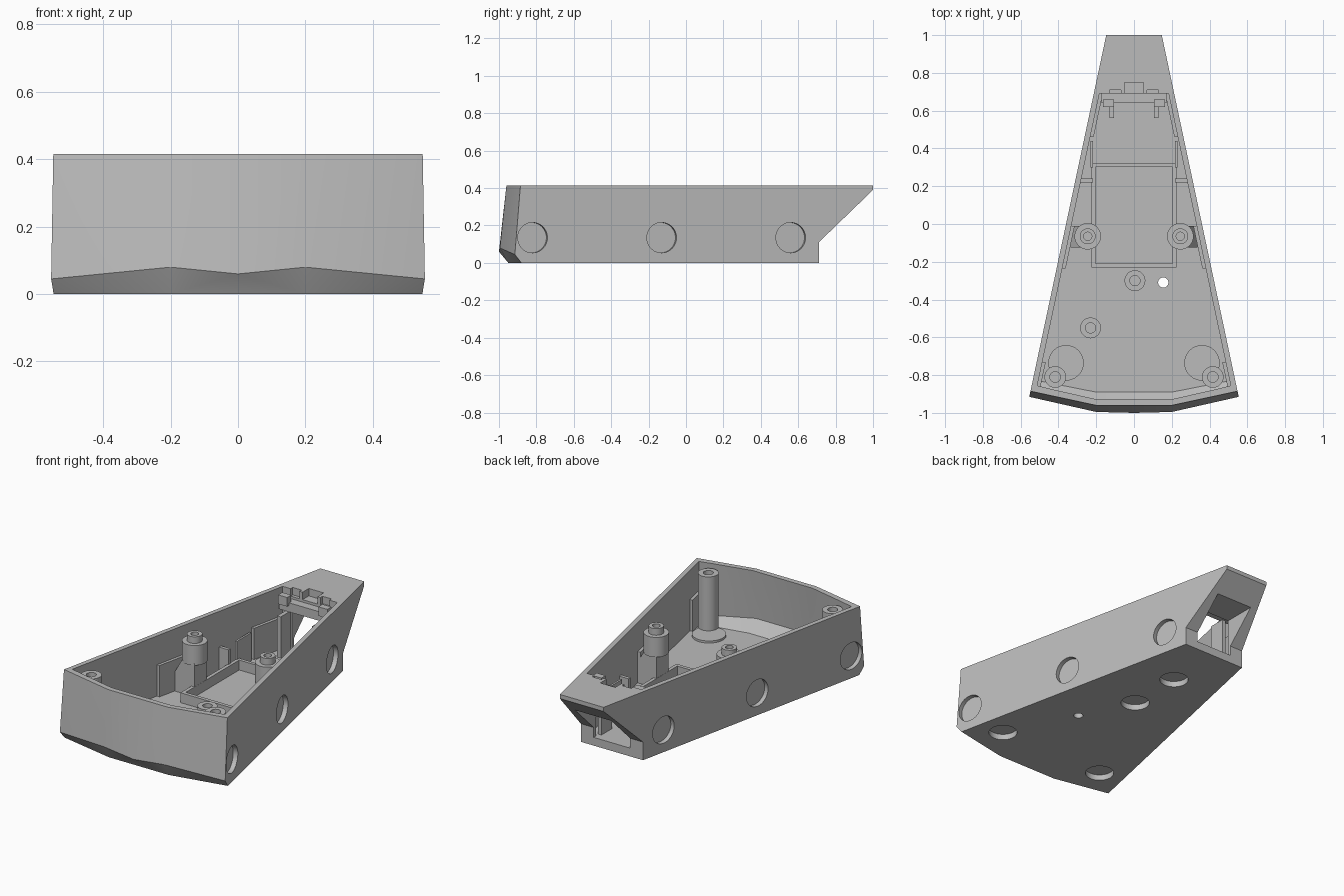
import bpy, bmesh, math
from mathutils import Vector, Matrix

cube = bpy.data.objects.get("Cube")
if cube:
    bpy.data.objects.remove(cube, do_unlink=True)

grey = bpy.data.materials.new("plain_grey")
grey.use_nodes = True
grey.diffuse_color = (0.5, 0.5, 0.5, 1)
grey.node_tree.nodes["Principled BSDF"].inputs["Base Color"].default_value = (0.5, 0.5, 0.5, 1)

TOP, FLOOR, WALL, SLOPE = 0.415, 0.05, 0.03, 0.2128


def half_width(y):
    return 0.147 + (1 - y) * SLOPE


def finish(name, bm):
    bmesh.ops.recalc_face_normals(bm, faces=bm.faces)
    mesh = bpy.data.meshes.new(name)
    bm.to_mesh(mesh)
    bm.free()
    mesh.materials.append(grey)
    obj = bpy.data.objects.new(name, mesh)
    bpy.context.collection.objects.link(obj)
    return obj


def activate(obj):
    bpy.ops.object.select_all(action='DESELECT')
    obj.select_set(True)
    bpy.context.view_layer.objects.active = obj


def smooth(obj):
    activate(obj)
    bpy.ops.object.shade_smooth_by_angle(angle=math.radians(20))


def hull(name, points):
    bm = bmesh.new()
    for p in points:
        bm.verts.new(p)
    bmesh.ops.convex_hull(bm, input=bm.verts)
    bmesh.ops.dissolve_limit(bm, angle_limit=0.01, verts=bm.verts, edges=bm.edges)
    return finish(name, bm)


def box(name, x0, x1, y0, y1, z0, z1):
    return hull(name, [(x, y, z) for x in (x0, x1) for y in (y0, y1) for z in (z0, z1)])


def cylinder(name, centre, radius, depth, axis=(0, 0, 1)):
    bm = bmesh.new()
    turn = Vector(axis).to_track_quat('Z', 'Y').to_matrix().to_4x4()
    bmesh.ops.create_cone(bm, cap_ends=True, segments=48, radius1=radius, radius2=radius,
                          depth=depth, matrix=Matrix.Translation(centre) @ turn)
    return finish(name, bm)


def lathe(name, x, y, profile):
    """Revolve (radius, z) points about a vertical axis."""
    bm = bmesh.new()
    verts = [bm.verts.new((x + r, y, z)) for r, z in profile]
    edges = [bm.edges.new(pair) for pair in zip(verts, verts[1:])]
    bmesh.ops.spin(bm, geom=verts + edges, cent=(x, y, 0), axis=(0, 0, 1),
                   angle=math.tau, steps=36)
    bmesh.ops.remove_doubles(bm, verts=bm.verts, dist=0.0005)
    obj = finish(name, bm)
    smooth(obj)
    return obj


def cut(target, cutter):
    cutter.hide_render = True
    mod = target.modifiers.new("cut", 'BOOLEAN')
    mod.operation, mod.solver, mod.object = 'DIFFERENCE', 'EXACT', cutter
    activate(target)
    bpy.ops.object.modifier_apply(modifier=mod.name)
    bpy.data.objects.remove(cutter, do_unlink=True)


# Tapered outer shell with a chamfered, bowed front
outer = [(0, -1, 0.06)]
inner = []
for s in (-1, 1):
    for z in (0, TOP):
        outer.append((s * half_width(1), 1, z))
    for y, z in ((-0.88, 0), (-0.915, 0.045), (-0.885, TOP)):
        outer.append((s * half_width(y), y, z))
    for y, z in ((-0.95, 0), (-0.995, 0.08), (-0.96, TOP)):
        outer.append((s * 0.2, y, z))
    # Matching hollow inside
    for z in (FLOOR, 0.5):
        inner.append((s * (half_width(0.69) - WALL), 0.69, z))
    for y, z in ((-0.83, FLOOR), (-0.875, 0.085), (-0.85, 0.5)):
        inner.append((s * (half_width(y) - WALL), y, z))
    for y, z in ((-0.89, FLOOR), (-0.955, 0.115), (-0.92, 0.5)):
        inner.append((s * 0.2, y, z))
shell = hull("shell", outer)
cut(shell, hull("cavity_cutter", inner))

# Undercut back, cable opening and deck notches
back = [(0.71, -0.2), (0.71, 0.11), (1, 0.39), (1.2, 0.583), (1.2, -0.2)]
bm = bmesh.new()
face = bm.faces.new([bm.verts.new((-0.6, y, z)) for y, z in back])
side = bmesh.ops.extrude_face_region(bm, geom=[face])["geom"]
bmesh.ops.translate(bm, vec=(1.2, 0, 0), verts=[v for v in side if isinstance(v, bmesh.types.BMVert)])
cut(shell, finish("back_cutter", bm))
cut(shell, box("opening_cutter", -0.122, 0.122, 0.6, 1.2, FLOOR, 0.285))
cut(shell, box("deck_notch_cutter", -0.05, 0.05, 0.65, 0.75, 0.37, 0.5))
for s in (-1, 1):
    cut(shell, box("side_notch_cutter", s * 0.07, s * 0.13, 0.65, 0.71, 0.37, 0.5))

# Round pockets in the sides and underside
for s in (-1, 1):
    for y in (-0.82, -0.13, 0.56):
        cut(shell, cylinder("side_pocket_cutter", (s * half_width(y), y, 0.135), 0.081,
                            0.08, (s, SLOPE, 0)))
for x, y in ((-0.36, -0.735), (0.36, -0.735), (0, 0.01), (0, 0.355)):
    cut(shell, cylinder("base_pocket_cutter", (x, y, 0), 0.081, 0.07))
cut(shell, cylinder("pin_hole_cutter", (0.155, -0.31, 0), 0.027, 0.3))
smooth(shell)

# Mirrored internal parts
for s, tag in ((-1, "right"), (1, "left")):
    # Backing pads behind the side pockets
    for place, y0, y1 in (("front", -0.905, -0.73), ("middle", -0.235, -0.01), ("back", 0.46, 0.69)):
        hull(f"{tag}_{place}_pad", [(s * (half_width(y) - d), y, z) for y in (y0, y1)
                                    for d in (WALL - 0.002, 0.048) for z in (0.045, 0.24)])
    # Front screw post and pocket bump
    lathe(f"{tag}_front_post", s * 0.417, -0.81,
          [(0, 0.045), (0.057, 0.045), (0.057, 0.39), (0.028, 0.39), (0.028, 0.25), (0, 0.25)])
    lathe(f"{tag}_pocket_bump", s * 0.36, -0.735, [(0, 0.045), (0.094, 0.045), (0.094, 0.063), (0, 0.063)])
    # Middle stepped post on a block with a sloping brace
    lathe(f"{tag}_middle_post", s * 0.245, -0.065,
          [(0, 0.24), (0.07, 0.24), (0.07, 0.36), (0.042, 0.36), (0.042, 0.4),
           (0.022, 0.4), (0.022, 0.32), (0, 0.32)])
    hull(f"{tag}_post_block", [(s * x, y, z) for y in (-0.125, -0.01)
                               for x, z in ((0.205, 0.045), (0.205, 0.25), (0.29, 0.25),
                                            (0.335, 0.17), (0.335, 0.045))])
    # Upright divider plates
    box(f"{tag}_long_divider", s * 0.218, s * 0.23, 0.3, 0.44, 0.045, 0.22)
    box(f"{tag}_cross_divider", s * 0.218, s * (half_width(0.23) - 0.028), 0.22, 0.24, 0.045, 0.2)
    # Connector holder legs and clips
    box(f"{tag}_holder_leg", s * 0.105, s * 0.13, 0.56, 0.66, 0.045, 0.3)
    box(f"{tag}_holder_clip", s * 0.105, s * 0.165, 0.62, 0.66, 0.34, 0.395)

# Connector shelf
box("connector_shelf", -0.172, 0.172, 0.64, 0.695, 0.3, 0.355)

# Battery tray walls
box("tray_front_wall", -0.225, 0.225, -0.23, -0.208, 0.045, 0.11)
box("tray_back_wall", -0.225, 0.225, 0.303, 0.323, 0.045, 0.11)
for s, tag in ((-1, "right"), (1, "left")):
    box(f"tray_{tag}_wall", s * 0.204, s * 0.225, -0.21, 0.305, 0.045, 0.11)

# Short board standoffs
for name, x, y in (("centre_standoff", 0.005, -0.3), ("offset_standoff", -0.23, -0.55)):
    lathe(name, x, y, [(0, 0.045), (0.055, 0.045), (0.055, 0.12), (0.027, 0.12), (0.027, 0.06), (0, 0.06)])
